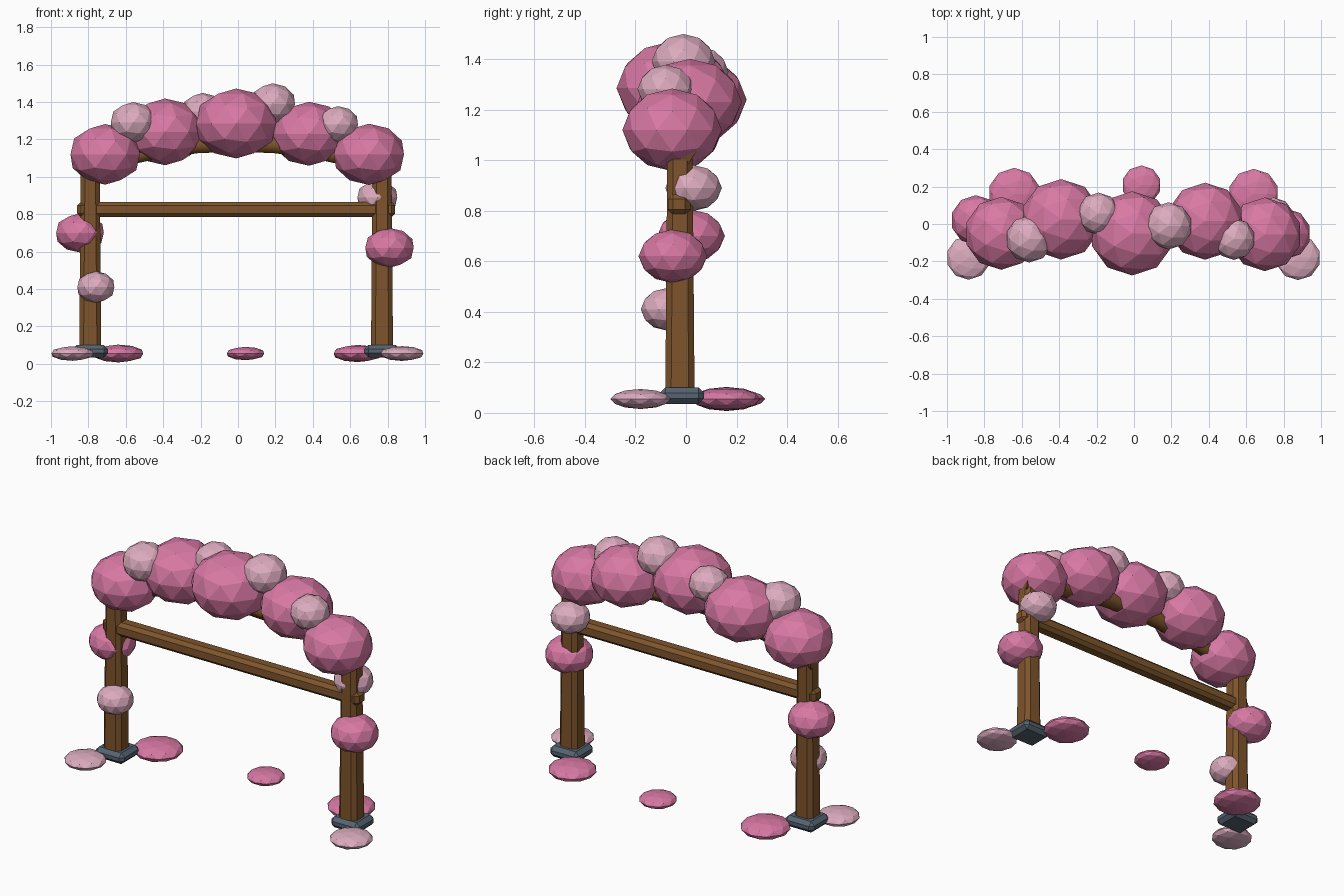
import bpy
import bmesh

default = bpy.data.objects.get("Cube")
if default:
    bpy.data.objects.remove(default, do_unlink=True)


def material(name, rgb):
    m = bpy.data.materials.new(name)
    m.use_nodes = True
    m.diffuse_color = (*rgb, 1)
    m.node_tree.nodes["Principled BSDF"].inputs["Base Color"].default_value = (*rgb, 1)
    return m


PINK = material("blossom pink", (0.69, 0.19, 0.37))
PALE = material("pale blossom", (0.72, 0.41, 0.52))
WOOD = material("brown wood", (0.21, 0.09, 0.025))
STONE = material("grey stone", (0.09, 0.125, 0.165))


def add_mesh(name, bm, mat, location):
    mesh = bpy.data.meshes.new(name)
    bm.to_mesh(mesh)
    bm.free()
    mesh.materials.append(mat)
    obj = bpy.data.objects.new(name, mesh)
    obj.location = location
    bpy.context.collection.objects.link(obj)
    return obj


def block(name, mat, location, size, bevel, taper=1.0):
    """Chamfered box, optionally narrower at the top."""
    bm = bmesh.new()
    bmesh.ops.create_cube(bm, size=1)
    for v in bm.verts:
        k = taper if v.co.z > 0 else 1
        v.co.x *= size[0] * k
        v.co.y *= size[1] * k
        v.co.z *= size[2]
    bmesh.ops.bevel(bm, geom=bm.edges[:], offset=bevel, segments=1, affect='EDGES')
    return add_mesh(name, bm, mat, location)


def blossom(name, mat, x, y, z, radius, squash):
    """Faceted, flattened ball."""
    bm = bmesh.new()
    bmesh.ops.create_icosphere(bm, subdivisions=2, radius=radius)
    bmesh.ops.scale(bm, vec=(1, 1, squash), verts=bm.verts)
    return add_mesh(name, bm, mat, (x, y, z))


# Posts on stone feet
for side, x in (("right", -0.79), ("left", 0.77)):
    block(side + "_post", WOOD, (x, -0.024, 0.56), (0.118, 0.116, 1.0), 0.023, 0.86)
    block(side + "_foot", STONE, (x, -0.016, 0.068), (0.19, 0.174, 0.066), 0.022)

# Cross beam through both posts
block("cross_beam", WOOD, (-0.01, -0.027, 0.825), (1.70, 0.088, 0.082), 0.02)

# Curved top rail
curve = bpy.data.curves.new("arch_rail", 'CURVE')
curve.dimensions = '3D'
curve.bevel_depth = 0.052
curve.bevel_resolution = 1
curve.use_fill_caps = True
spline = curve.splines.new('POLY')
steps = 8
spline.points.add(steps)
for i, p in enumerate(spline.points):
    t = 2 * i / steps - 1
    p.co = (0.84 * t - 0.01, -0.015, 1.18 - 0.15 * t * t, 1)
curve.materials.append(WOOD)
bpy.context.collection.objects.link(bpy.data.objects.new("arch_rail", curve))

# Blossom clusters: x, y, z, radius
groups = (
    ("crown_blossom", PINK, 0.83, (
        (-0.71, -0.05, 1.12, 0.195), (-0.39, 0.025, 1.24, 0.215),
        (-0.01, -0.05, 1.285, 0.225), (0.38, 0.015, 1.23, 0.206),
        (0.70, -0.055, 1.12, 0.197))),
    ("crown_bud", PALE, 0.87, (
        (-0.56, -0.08, 1.29, 0.126), (-0.19, 0.055, 1.35, 0.113),
        (0.185, -0.01, 1.39, 0.126), (0.535, -0.08, 1.28, 0.112))),
    ("post_blossom", PINK, 0.78, (
        (-0.845, 0.02, 0.70, 0.134), (0.81, -0.052, 0.62, 0.136))),
    ("post_bud", PALE, 0.81, (
        (-0.76, -0.075, 0.41, 0.104), (0.745, 0.03, 0.89, 0.112))),
    ("fallen_blossom", PINK, 0.34, (
        (-0.64, 0.16, 0.055, 0.14), (0.04, 0.208, 0.055, 0.105),
        (0.64, 0.16, 0.055, 0.135))),
    ("fallen_bud", PALE, 0.33, (
        (-0.885, -0.18, 0.055, 0.118), (0.877, -0.18, 0.055, 0.12))),
)
for name, mat, squash, spots in groups:
    for n, (x, y, z, r) in enumerate(spots, 1):
        blossom(f"{name}_{n}", mat, x, y, z, r, squash)
